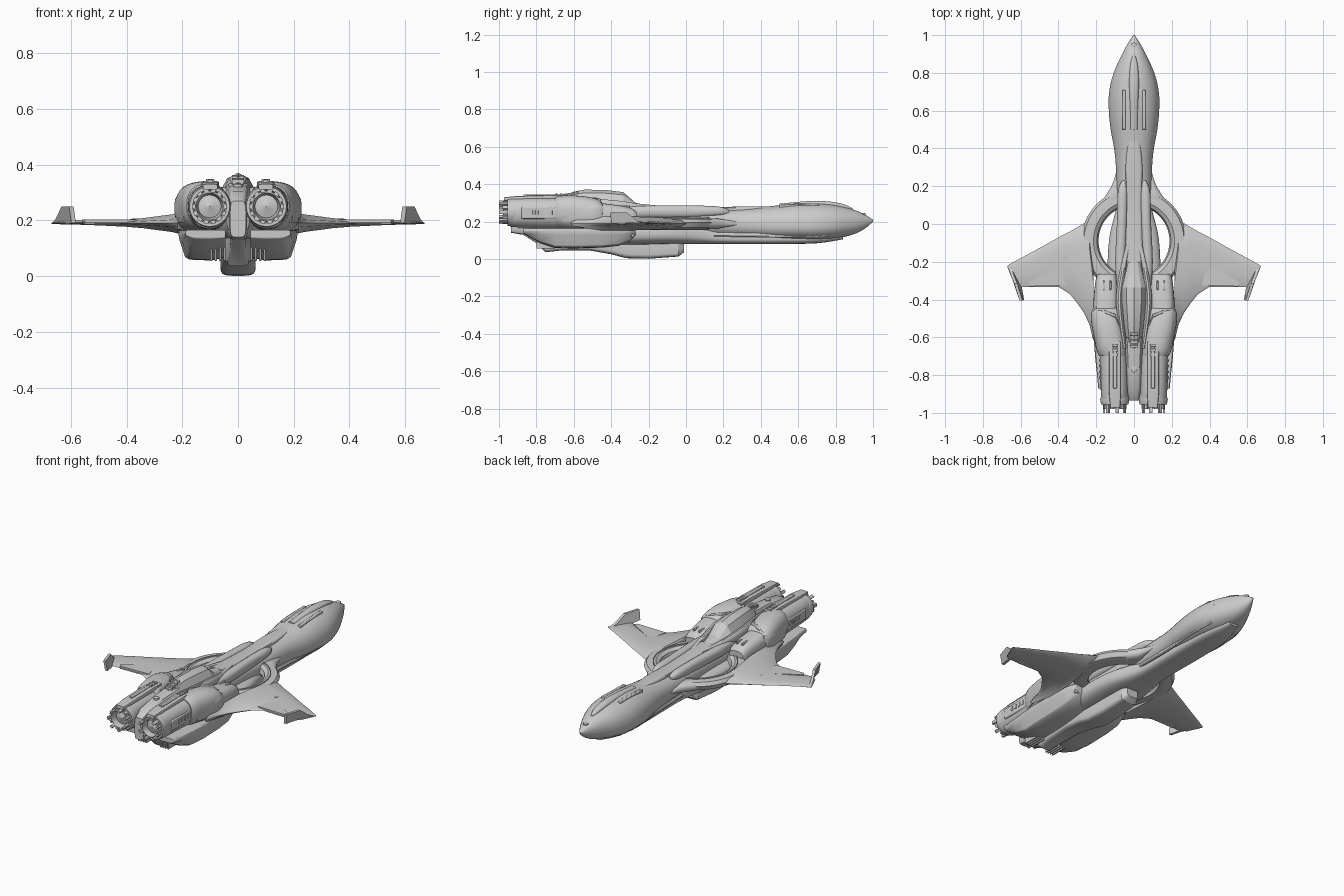
import bpy, bmesh, math
from mathutils import Vector


def finish(name, bm, mirror=False, bevel=0.0, angle=32):
    bmesh.ops.recalc_face_normals(bm, faces=bm.faces)
    me = bpy.data.meshes.new(name)
    bm.to_mesh(me)
    bm.free()
    ob = bpy.data.objects.new(name, me)
    bpy.context.collection.objects.link(ob)
    bpy.ops.object.select_all(action='DESELECT')
    ob.select_set(True)
    bpy.context.view_layer.objects.active = ob
    bpy.ops.object.shade_smooth_by_angle(angle=math.radians(angle))
    if bevel:
        m = ob.modifiers.new("bevel", 'BEVEL')
        m.width, m.segments = bevel, 2
    if mirror:
        ob.modifiers.new("mirror", 'MIRROR')
    return ob


# Join matching rings of points into one surface
def skin(name, rings, closed=False, mirror=False, bevel=0.0, angle=32):
    bm = bmesh.new()
    vr = [[bm.verts.new(p) for p in r] for r in rings]
    n = len(vr[0])
    for a, b in zip(vr, vr[1:] + vr[:1] if closed else vr[1:]):
        for i in range(n):
            bm.faces.new((a[i], a[(i + 1) % n], b[(i + 1) % n], b[i]))
    if not closed:
        bm.faces.new(vr[0])
        bm.faces.new(vr[-1])
    return finish(name, bm, mirror, bevel, angle)


def spline(rows, sub):
    out = []
    for i in range(len(rows) - 1):
        p = [rows[max(0, min(len(rows) - 1, i + k))] for k in (-1, 0, 1, 2)]
        for s in range(sub):
            t = s / sub
            out.append([0.5 * (2 * b + (c - a) * t + (2 * a - 5 * b + 4 * c - d) * t * t
                        + (3 * b - a - 3 * c + d) * t ** 3) for a, b, c, d in zip(*p)])
    return out + [list(rows[-1])]


# Loft along y through superellipse sections (y, centre x, half width, bottom z, widest z, top z)
def loft(name, rows, power=2.3, n=32, sub=4, mirror=False, angle=32):
    rings = []
    for y, cx, w, zb, zm, zt in (spline(rows, sub) if sub > 1 else rows):
        ring = []
        for i in range(n):
            a = 2 * math.pi * (i + 0.5) / n
            c, s = math.cos(a), math.sin(a)
            x = cx + w * math.copysign(abs(c) ** (2 / power), c)
            h = zt - zm if s > 0 else zm - zb
            ring.append((x, y, zm + h * math.copysign(abs(s) ** (2 / power), s)))
        rings.append(ring)
    return skin(name, rings, mirror=mirror, angle=angle)


def box(name, lo, hi, bevel=0.004, mirror=True, tilt=0.0):
    bm = bmesh.new()
    bmesh.ops.create_cube(bm, size=1)
    for v in bm.verts:
        v.co = Vector([l + (c + .5) * (h - l) for c, l, h in zip(v.co, lo, hi)])
        v.co.z += tilt * (v.co.y - lo[1])
    return finish(name, bm, mirror, bevel)


# Revolve a (radius, y) loop around an axis parallel to y, or a (radius, z) loop around an upright axis
def turned(name, profile, cx, c2, n=32, mirror=True, upright=False):
    angles = [2 * math.pi * k / n for k in range(n)]
    if upright:
        rings = [[(cx + r * math.cos(a), c2 + r * math.sin(a), z) for r, z in profile] for a in angles]
    else:
        rings = [[(cx + r * math.cos(a), y, c2 + r * math.sin(a)) for r, y in profile] for a in angles]
    return skin(name, rings, True, mirror)


# Main hull: nose, neck and centre fuselage
loft("upper_hull", [
    (1.0, 0, .004, .20, .205, .21), (.96, 0, .030, .165, .205, .235), (.9, 0, .063, .133, .20, .262),
    (.8, 0, .108, .108, .185, .288), (.7, 0, .132, .098, .175, .298), (.6, 0, .134, .098, .175, .298),
    (.5, 0, .124, .10, .175, .288), (.4, 0, .106, .105, .18, .277), (.3, 0, .096, .11, .185, .270),
    (.15, 0, .092, .115, .19, .262), (0, 0, .088, .12, .19, .262), (-.3, 0, .09, .1, .19, .27),
    (-.6, 0, .08, .12, .2, .28), (-.9, 0, .04, .14, .2, .27)], power=2.2)
loft("lower_hull", [
    (.84, 0, .03, .105, .125, .14), (.7, 0, .07, .084, .115, .15), (.5, 0, .078, .08, .11, .15),
    (.2, 0, .078, .08, .115, .16), (.08, 0, .095, .08, .13, .18), (-.08, 0, .132, .08, .14, .19),
    (-.3, 0, .14, .075, .14, .19), (-.5, 0, .12, .08, .14, .19)], power=3)
loft("nose_canopy", [(.89, 0, .008, .25, .26, .272), (.84, 0, .02, .26, .28, .294), (.76, 0, .026, .27, .29, .308),
                     (.66, 0, .024, .27, .29, .310), (.5, 0, .02, .26, .28, .296)], n=16)
box("nose_rail", (.045, .5, .26), (.064, .71, .291), tilt=.03)
loft("nose_cheek_line", [(.8, .1, .005, .2, .212, .222), (.7, .092, .008, .235, .248, .259), (.58, .085, .008, .245, .256, .266),
                         (.5, .072, .006, .24, .25, .26)], n=8, mirror=True)
loft("neck_chine", [(.76, .09, .006, .12, .13, .142), (.6, .1, .008, .115, .127, .14), (.4, .085, .008, .115, .127, .14),
                    (.15, .08, .008, .12, .13, .142)], n=8, mirror=True)
turned("nose_sensor", [(.001, .225), (.016, .225), (.016, .245), (.001, .247)], 0, .945, 24, False, True)

# Spine details over the neck
loft("spine_ridge", [(.45, 0, .03, .24, .26, .281), (.3, 0, .045, .24, .26, .281), (.1, 0, .04, .24, .26, .276),
                     (-.2, 0, .05, .24, .26, .286)], power=4, n=20)
loft("spine_fairing", [(.23, .055, .008, .24, .25, .262), (.17, .06, .026, .23, .255, .281), (0, .064, .027, .22, .255, .286),
                       (-.2, .072, .028, .22, .255, .285), (-.34, .07, .02, .22, .25, .28)], n=18, mirror=True)
loft("raised_canopy", [(-.19, 0, .03, .25, .27, .285), (-.27, 0, .05, .24, .27, .300), (-.335, 0, .066, .23, .28, .357),
                       (-.42, 0, .066, .23, .28, .368), (-.54, 0, .054, .23, .28, .371), (-.6, 0, .045, .23, .28, .36),
                       (-.66, 0, .034, .23, .28, .335)], power=2.0, n=10, sub=1, angle=20)
loft("canopy_frame", [(-.1, .03, .012, .25, .27, .282), (-.25, .06, .016, .25, .275, .296), (-.42, .078, .018, .25, .285, .318),
                      (-.66, .05, .014, .25, .28, .32)], n=12, mirror=True)
loft("tail_spine", [(-.6, 0, .05, .13, .22, .335), (-.75, 0, .042, .13, .22, .325), (-.88, 0, .036, .13, .22, .305),
                    (-.935, 0, .028, .14, .2, .27)], power=5, n=20, sub=1)
for k in range(4):
    box("spine_block", (-.022, -.655 + k * .022, .33), (.022, -.641 + k * .022, .348 + k * .005), .002, False)
turned("tail_port", [(.001, .31), (.016, .31), (.016, .330), (.001, .332)], 0, -.77, 24, False, True)

# Ring around the fuselage
turned("ring_frame", [(.188, .175), (.196, .205), (.215, .218), (.265, .214), (.278, .195), (.265, .168), (.215, .155),
                      (.196, .16)], 0, -.09, 72, False, True)
turned("ring_seam", [(.226, .21), (.226, .221), (.231, .221), (.231, .21)], 0, -.09, 72, False, True)
loft("ring_front_fillet", [(.27, .088, .008, .18, .19, .2), (.21, .095, .02, .17, .19, .21), (.16, .1, .045, .16, .19, .217),
                           (.11, .12, .06, .16, .19, .215)], n=16, mirror=True)

# Wings: (x, leading y, trailing y, mid z, thickness)
outline = ((0, 0), (.06, .28), (.25, .5), (.6, .5), (.95, .2), (1, 0), (.95, -.2), (.6, -.5), (.25, -.5), (.06, -.28))
stations = ((.215, -.2, -.62, .19, .075), (.235, .0, -.535, .19, .064), (.265, .004, -.47, .19, .056),
            (.3, -.017, -.42, .19, .047), (.34, -.04, -.37, .19, .036), (.4, -.071, -.333, .19, .026),
            (.5, -.127, -.333, .191, .018), (.6, -.181, -.335, .192, .013), (.635, -.2, -.315, .191, .01),
            (.67, -.22, -.23, .19, .006))
skin("wing", [[(x, yl + (yt - yl) * f, z + t * h) for f, h in outline] for x, yl, yt, z, t in stations], mirror=True)
# Upswept wing tip fin
fin = [(.67, -.222, .187), (.655, -.262, .205), (.634, -.315, .249), (.606, -.405, .249), (.598, -.4, .19), (.61, -.335, .187)]
skin("wing_tip_fin", [[(x - dx, y, z) for x, y, z in fin] for dx in (0, .016)], mirror=True)
# Tapered panel beside the wing root, trailing toward the flap
skin("wing_flap", [[(.36, -.325, z), (.55, -.33, z), (.56, -.31, z), (.39, -.21, z)] for z in (.186, .2025)], mirror=True)
turned("wing_thruster", [(.001, .18), (.014, .18), (.014, .206), (.001, .207)], .367, -.17, 20, True, True)

# Engine nacelles: stepped armour over a slimmer tail
loft("nacelle_front", [(-.265, .145, .046, .17, .21, .25), (-.29, .146, .056, .16, .21, .272), (-.38, .147, .066, .15, .22, .290),
                       (-.47, .15, .066, .15, .23, .300)], power=3, n=28, sub=2, mirror=True)
loft("nacelle_shell", [(-.445, .145, .07, .15, .24, .295), (-.465, .145, .08, .15, .25, .318), (-.54, .14, .083, .155, .255, .335),
                       (-.62, .125, .083, .16, .255, .340), (-.67, .118, .08, .165, .255, .338), (-.7, .112, .072, .17, .255, .33)],
     power=2.4, n=32, sub=2, mirror=True)
loft("nacelle_tail", [(-.6, .113, .074, .16, .25, .325), (-.75, .106, .073, .165, .25, .326), (-.88, .104, .072, .168, .25, .326),
                      (-.94, .103, .069, .172, .25, .322)], power=2.3, n=32, sub=2, mirror=True)
loft("nacelle_top_rail", [(-.62, .1, .03, .31, .33, .339), (-.7, .1, .032, .31, .33, .342), (-.9, .1, .032, .31, .325, .337),
                          (-.972, .1, .026, .31, .32, .33)], power=5, n=16, sub=1, mirror=True)
box("rail_insert", (.09, -.87, .33), (.11, -.64, .346), .003)
for k in range(3):
    box("rail_vent", (.085, -.7 + k * .025, .335), (.115, -.685 + k * .025, .349), .002)
# Raised armour edge crossing the top of each nacelle
loft("nacelle_lip", [(-.44, .2, .012, .2, .255, .285), (-.47, .212, .014, .19, .25, .288), (-.53, .212, .014, .19, .245, .288),
                     (-.66, .185, .012, .19, .24, .275)], n=12, mirror=True)
skin("armour_edge", [[(x, y, z), (x, y - .02, z), (x, y - .02, z - .04), (x, y, z - .04)] for x, y, z in
                     ((.08, -.52, .325), (.1, -.475, .328), (.15, -.455, .322), (.19, -.45, .303), (.215, -.46, .27))],
     mirror=True, bevel=.004)
box("front_panel", (.12, -.35, .265), (.13, -.3, .286), .003)
box("front_panel_outer", (.155, -.35, .265), (.165, -.3, .286), .003)
box("nacelle_side_plate", (.155, -.88, .215), (.18, -.68, .278), .006)
for k in range(4):
    box("side_vent", (.165, -.82 + k * .03, .237), (.184, -.805 + k * .03, .262), .002)

# Exhaust nozzles with petals, inner grille and hub
turned("nozzle_rim", [(.07, -.9), (.077, -.93), (.072, -.955), (.06, -.955), (.05, -.92), (.05, -.9)], .102, .25)
turned("nozzle_inner", [(.044, -.91), (.055, -.975), (.049, -.978), (.038, -.93)], .102, .25)
turned("nozzle_hub", [(.001, -.9), (.05, -.92), (.042, -.942), (.02, -.948), (.001, -.955)], .102, .25, 20)
for k in range(14):
    t = 2 * math.pi * k / 14
    ring = []
    for y in (-.926, -1.0 + .02 * (k % 2)):
        ring.append([(.102 + r * math.cos(t) - w * math.sin(t), y, .25 + r * math.sin(t) + w * math.cos(t))
                     for r, w in ((.051, -.008), (.063, -.009), (.063, .009), (.051, .008))])
    skin("nozzle_petal", ring, mirror=True)

# Belly pods: chamfered section swept along y as (y, outer x, bottom z)
rings = []
for y, xo, zb in ((-.27, .185, .125), (-.3, .2, .095), (-.36, .212, .07), (-.45, .214, .06), (-.6, .214, .056),
                  (-.7, .206, .058), (-.78, .198, .085), (-.87, .19, .135)):
    h = .16 - zb
    rings.append([(.045, y, .165), (xo - .004, y, .165), (xo, y, .15), (xo - .004, y, .15 - .2 * h),
                  (xo - .024, y, zb + .12 * h), (xo - .04, y, zb + .03 * h), (.1, y, zb), (.045, y, zb + .1 * h)])
skin("belly_pod", rings, mirror=True, bevel=.003, angle=40)
for k in range(4):
    box("pod_vent_slat", (.044 + k * .016, -.80, .055), (.052 + k * .016, -.7, .135), .002)
loft("keel", [(-.012, 0, .035, .035, .06, .1), (-.04, 0, .055, .013, .04, .12), (-.2, 0, .062, .001, .035, .13),
              (-.32, 0, .064, .004, .04, .14), (-.4, 0, .062, .025, .06, .14), (-.52, 0, .055, .046, .08, .15),
              (-.66, 0, .05, .046, .08, .15), (-.75, 0, .04, .036, .07, .15), (-.8, 0, .03, .085, .11, .16),
              (-.88, 0, .025, .135, .145, .18)], power=4, n=24, sub=1)
box("intake_slot", (.15, -.31, .118), (.18, -.275, .15), .004)
